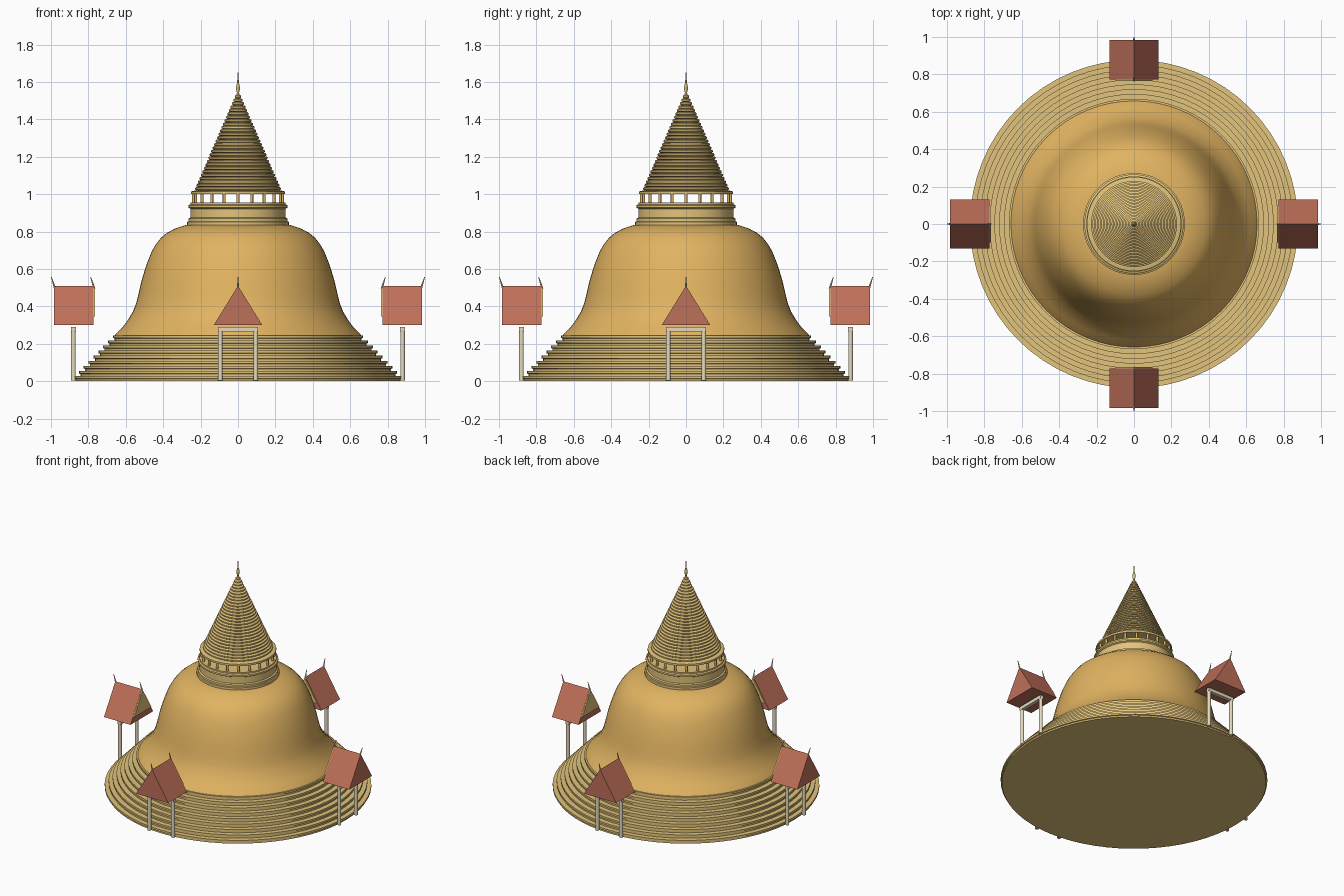
import bpy, bmesh
from math import pi, sin, cos
from mathutils import Vector, Matrix

if "Cube" in bpy.data.objects:
    bpy.data.objects.remove(bpy.data.objects["Cube"])


def material(name, rgb):
    m = bpy.data.materials.new(name)
    m.diffuse_color = (*rgb, 1)
    m.use_nodes = True
    m.node_tree.nodes["Principled BSDF"].inputs["Base Color"].default_value = m.diffuse_color
    return m


GOLD = material("gold", (0.75, 0.45, 0.12))
PALE = material("pale_gold", (0.76, 0.55, 0.20))
RED = material("roof_red", (0.52, 0.16, 0.10))
CREAM = material("cream", (0.78, 0.70, 0.50))


def finish(name, bm, mat, smooth=True):
    bmesh.ops.recalc_face_normals(bm, faces=bm.faces)
    me = bpy.data.meshes.new(name)
    bm.to_mesh(me)
    bm.free()
    me.materials.append(mat)
    ob = bpy.data.objects.new(name, me)
    bpy.context.collection.objects.link(ob)
    if smooth:
        bpy.ops.object.select_all(action='DESELECT')
        ob.select_set(True)
        bpy.context.view_layer.objects.active = ob
        bpy.ops.object.shade_smooth_by_angle(angle=0.6)
    return ob


def lathe(name, profile, mat, n=64):
    """Revolve (radius, z) points about z and cap both ends."""
    bm = bmesh.new()
    rings = [[bm.verts.new((r * cos(2 * pi * i / n), r * sin(2 * pi * i / n), z))
              for i in range(n)] for r, z in profile]
    for a, b in zip(rings, rings[1:]):
        for i in range(n):
            j = (i + 1) % n
            bm.faces.new((a[i], a[j], b[j], b[i]))
    bm.faces.new(rings[0][::-1])
    bm.faces.new(rings[-1])
    return finish(name, bm, mat)


def add_cone(bm, p, q, r1, r2, n=12):
    p, q = Vector(p), Vector(q)
    d = q - p
    m = Matrix.Translation((p + q) / 2) @ d.to_track_quat('Z', 'Y').to_matrix().to_4x4()
    bmesh.ops.create_cone(bm, cap_ends=True, segments=n, radius1=r1, radius2=r2,
                          depth=d.length, matrix=m)


def add_prism(bm, half, z0, z1, y0, y1):
    """Triangular gable prism running along y."""
    a, b = [[bm.verts.new(c) for c in ((-half, y, z0), (half, y, z0), (0, y, z1))]
            for y in (y0, y1)]
    bm.faces.new(a)
    bm.faces.new(b)
    for i in range(3):
        j = (i + 1) % 3
        bm.faces.new((a[i], a[j], b[j], b[i]))


# Stepped circular base, each tier with a slightly projecting lip
steps, tiers = [], 9
h = 0.245 / tiers
for i in range(tiers):
    r, z = 0.877 - 0.208 * i / (tiers - 1), i * h
    steps += [(r - 0.008, z), (r - 0.008, z + h * 0.4), (r, z + h * 0.5), (r, z + h)]
lathe("tiered_base", steps, PALE)

# Bell dome
lathe("bell", [(0.664, 0.235), (0.655, 0.25), (0.62, 0.285), (0.59, 0.325),
               (0.563, 0.37), (0.545, 0.415), (0.53, 0.475), (0.515, 0.54),
               (0.5, 0.59), (0.485, 0.635), (0.463, 0.69), (0.44, 0.731),
               (0.412, 0.767), (0.38, 0.793), (0.335, 0.817), (0.28, 0.835),
               (0.2, 0.84)], GOLD)

# Drum above the bell
lathe("drum", [(0.272, 0.832), (0.272, 0.852), (0.265, 0.855), (0.265, 0.87),
               (0.255, 0.875), (0.255, 0.922), (0.265, 0.928), (0.265, 0.94),
               (0.255, 0.945), (0.255, 0.955)], PALE)

# Open ring of small columns
bm = bmesh.new()
for i in range(20):
    a = 2 * pi * i / 20
    x, y = 0.238 * cos(a), 0.238 * sin(a)
    add_cone(bm, (x, y, 0.95), (x, y, 1.003), 0.008, 0.008)
finish("colonnade", bm, GOLD)

# Ringed conical spire
spire = [(0.252, 1.0), (0.252, 1.014), (0.228, 1.02)]
count = 28
h = 0.51 / count
for i in range(count):
    r, z = 0.23 - 0.213 * i / (count - 1), 1.02 + i * h
    k = min(0.007, r * 0.3)
    spire += [(r - k, z), (r, z + h * 0.25), (r, z + h * 0.7), (r - k, z + h * 0.98)]
lathe("ringed_spire", spire, PALE, 48)

# Top finial
lathe("finial", [(0.008, 1.525), (0.006, 1.545), (0.011, 1.562), (0.009, 1.58),
                 (0.005, 1.595), (0.001, 1.655)], PALE, 16)

# Four gabled gateways, modelled at the front (-y) and turned about z
for k, side in enumerate(("front", "right", "back", "left")):
    turn = Matrix.Rotation(k * pi / 2, 4, 'Z')

    bm = bmesh.new()
    for s in (-1, 1):
        add_cone(bm, (s * 0.095, -0.88, 0.005), (s * 0.095, -0.88, 0.275), 0.0125, 0.0125, 16)
    bmesh.ops.create_cube(bm, size=1, matrix=Matrix.Translation((0, -0.88, 0.278))
                          @ Matrix.Diagonal((0.212, 0.026, 0.025, 1)))
    finish(side + "_gateway_frame", bm, CREAM).data.transform(turn)

    bm = bmesh.new()
    add_prism(bm, 0.13, 0.30, 0.51, -0.985, -0.772)
    finish(side + "_gateway_roof", bm, RED, False).data.transform(turn)

    bm = bmesh.new()
    add_prism(bm, 0.10, 0.345, 0.505, -0.774, -0.764)
    finish(side + "_gable_panel", bm, PALE, False).data.transform(turn)

    bm = bmesh.new()
    for y in (-0.978, -0.768):
        add_cone(bm, (0, y, 0.495), (0, y - 0.02, 0.557), 0.006, 0.002, 8)
    finish(side + "_roof_finials", bm, CREAM).data.transform(turn)
